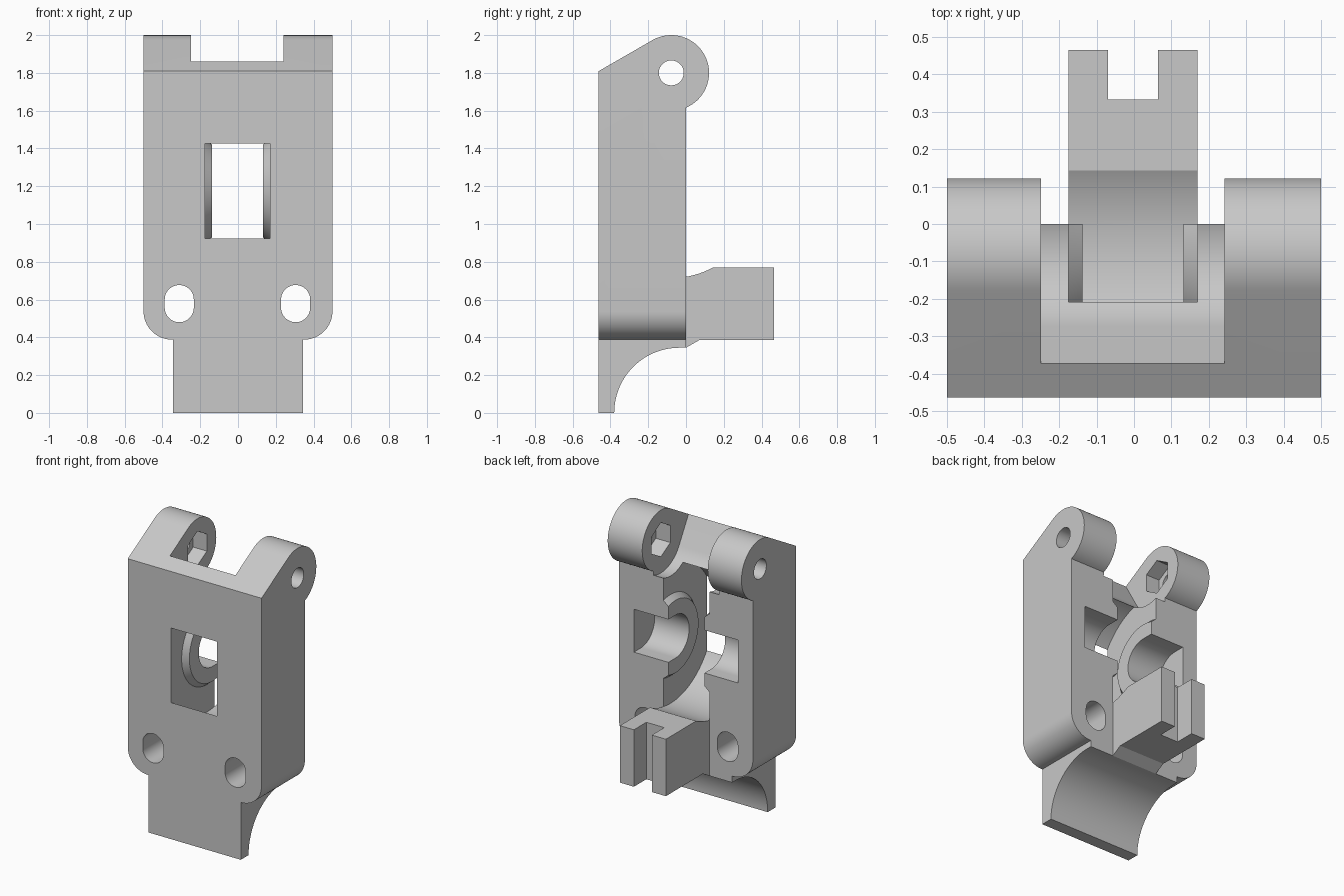
import bpy, bmesh
from math import radians, sin, cos
from mathutils import Vector

cube = bpy.data.objects.get("Cube")
if cube:
    bpy.data.objects.remove(cube, do_unlink=True)

grey = bpy.data.materials.new("plain grey")
grey.use_nodes = True
colour = (0.58, 0.58, 0.58, 1)
grey.diffuse_color = colour
grey.node_tree.nodes["Principled BSDF"].inputs["Base Color"].default_value = colour

MID = -0.003                 # centre line of the inner features
HINGE = (-0.078, 1.8)        # hinge axis (y, z)
WHEEL = (-0.077, 1.175)      # idler wheel axis (y, z)


def arc(centre, r, start, end, n=32):
    angles = [radians(start + (end - start) * i / n) for i in range(n + 1)]
    return [(centre[0] + r * cos(a), centre[1] + r * sin(a)) for a in angles]


def circle(centre, r, n=64, start=0):
    return arc(centre, r, start, start + 360, n)[:-1]


def loft(name, rings):
    """Solid skinned between two matching rings of 3D points."""
    bm = bmesh.new()
    a, b = [[bm.verts.new(p) for p in ring] for ring in rings]
    bm.faces.new(a)
    bm.faces.new(b)
    for i in range(len(a)):
        j = (i + 1) % len(a)
        bm.faces.new((a[i], a[j], b[j], b[i]))
    bmesh.ops.recalc_face_normals(bm, faces=bm.faces)
    mesh = bpy.data.meshes.new(name)
    bm.to_mesh(mesh)
    bm.free()
    mesh.materials.append(grey)
    obj = bpy.data.objects.new(name, mesh)
    bpy.context.collection.objects.link(obj)
    return obj


def prism_x(name, pts, x0, x1):
    return loft(name, [[(x, y, z) for y, z in pts] for x in (x0, x1)])


def prism_y(name, pts, y0, y1):
    return loft(name, [[(x, y, z) for x, z in pts] for y in (y0, y1)])


def combine(target, tool, operation):
    mod = target.modifiers.new("boolean", 'BOOLEAN')
    mod.object, mod.operation, mod.solver = tool, operation, 'EXACT'
    bpy.context.view_layer.objects.active = target
    bpy.ops.object.modifier_apply(modifier=mod.name)
    bpy.data.objects.remove(tool, do_unlink=True)


# Body: side silhouette intersected with the front silhouette
side = [(-0.463, 0)] + arc((-0.035, 0), 0.345, 180, 90) + [(0, 0.345)]
side += arc(HINGE, 0.2, -67, 120, 48) + [(-0.463, 1.809)]
body = prism_x("idler_body", side, -0.6, 0.6)
half = [(0.345, -0.1), (0.345, 0.388)] + arc((0.35, 0.538), 0.15, -89, 0, 16) + [(0.5, 2.1)]
front = half + [(-x, z) for x, z in reversed(half)]
combine(body, prism_y("front_outline", front, -0.8, 0.6), 'INTERSECT')

# Rear block with a grooved end
block = prism_x("rear_block", [(-0.05, 0.37), (-0.01, 0.36), (0, 0.345), (0.07, 0.385),
                               (0.465, 0.385), (0.465, 0.77), (-0.05, 0.77)],
                MID - 0.172, MID + 0.172)
combine(body, block, 'UNION')
groove = [(MID - 0.067, 0.2), (MID + 0.067, 0.2), (MID + 0.067, 0.9), (MID - 0.067, 0.9)]
combine(body, prism_y("groove", groove, 0.332, 0.6), 'DIFFERENCE')

# Wheel slot, leaving a tapered boss on each wall
slot = prism_x("wheel_slot", circle(WHEEL, 0.461, 96), MID - 0.172, MID + 0.172)
for s in (-1, 1):
    rings = [[(MID + s * x, y, z) for y, z in circle(WHEEL, r)]
             for x, r in ((0.135, 0.245), (0.172, 0.275), )]
    boss = loft("boss", rings)
    combine(slot, boss, 'DIFFERENCE')
combine(body, slot, 'DIFFERENCE')

# Axle pocket, open to the rear
pocket = arc(WHEEL, 0.145, 90, 270) + [(0.1, WHEEL[1] - 0.145), (0.1, WHEEL[1] + 0.145)]
combine(body, prism_x("axle_pocket", pocket, -0.39, 0.39), 'DIFFERENCE')

# Clearance between the hinge knuckles, square to the sloping top
up = Vector((-sin(radians(30)), cos(radians(30)))) * 0.6
ends = arc(HINGE, 0.225, 210, 390, 48)
gap = ends + [tuple(Vector(ends[-1]) + up), tuple(Vector(ends[0]) + up)]
combine(body, prism_x("hinge_gap", gap, MID - 0.245, MID + 0.245), 'DIFFERENCE')

# Hinge pin hole and hexagonal nut pockets
combine(body, prism_x("pin_hole", circle(HINGE, 0.066, 40), -0.7, 0.7), 'DIFFERENCE')
combine(body, prism_x("nut_pockets", circle(HINGE, 0.115, 6, 30), -0.35, 0.35), 'DIFFERENCE')

# Oblong screw holes
for s in (-1, 1):
    x = MID + s * 0.308
    oblong = arc((x, 0.6), 0.077, 0, 180, 24) + arc((x, 0.557), 0.077, 180, 360, 24)
    combine(body, prism_y("screw_hole", oblong, -0.7, 0.3), 'DIFFERENCE')

# Smooth the curved surfaces, keep the edges crisp
bpy.ops.object.select_all(action='DESELECT')
body.select_set(True)
bpy.context.view_layer.objects.active = body
bpy.ops.object.shade_smooth_by_angle(angle=radians(25))
